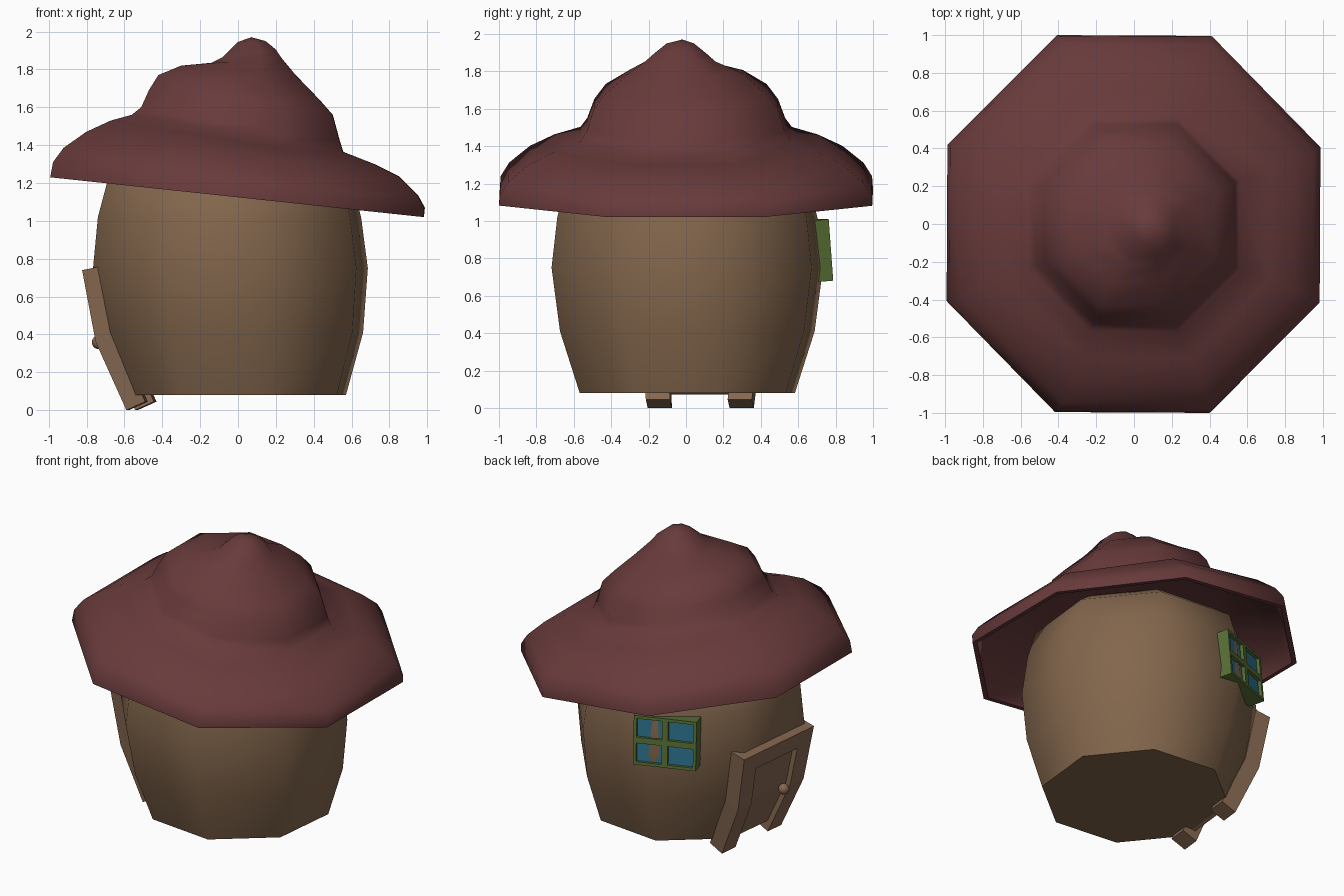
import bpy, bmesh, math
from mathutils import Matrix, Vector

if "Cube" in bpy.data.objects:
    bpy.data.objects.remove(bpy.data.objects["Cube"])


def material(name, rgb):
    m = bpy.data.materials.new(name)
    m.diffuse_color = (*rgb, 1)
    m.use_nodes = True
    m.node_tree.nodes["Principled BSDF"].inputs["Base Color"].default_value = m.diffuse_color
    return m


WALL = material("wall brown", (0.225, 0.132, 0.072))
WOOD = material("door brown", (0.235, 0.135, 0.080))
CAP = material("cap red", (0.140, 0.043, 0.044))
GREEN = material("window green", (0.095, 0.155, 0.035))
BLUE = material("glass blue", (0.028, 0.165, 0.265))


def finish(bm, name, mats, smooth=None):
    bmesh.ops.recalc_face_normals(bm, faces=bm.faces)
    me = bpy.data.meshes.new(name)
    bm.to_mesh(me)
    bm.free()
    ob = bpy.data.objects.new(name, me)
    bpy.context.collection.objects.link(ob)
    for m in mats:
        me.materials.append(m)
    if smooth:
        bpy.ops.object.select_all(action='DESELECT')
        ob.select_set(True)
        bpy.context.view_layer.objects.active = ob
        bpy.ops.object.shade_smooth_by_angle(angle=math.radians(smooth))
    return ob


def loft(bm, rings, apex=None):
    """Skin equal-sized rings; close the start, and the end with a face or apex."""
    vs = [[bm.verts.new(p) for p in r] for r in rings]
    n = len(vs[0])
    for a, b in zip(vs, vs[1:]):
        for i in range(n):
            j = (i + 1) % n
            bm.faces.new((a[i], a[j], b[j], b[i]))
    bm.faces.new(vs[0][::-1])
    if apex:
        top = bm.verts.new(apex)
        for i in range(n):
            bm.faces.new((vs[-1][i], vs[-1][(i + 1) % n], top))
    else:
        bm.faces.new(vs[-1])


def octagon(radius, cx, cy, turn):
    for k in range(8):
        a = math.radians(22.5 + 45 * k + turn)
        yield cx + radius * math.cos(a), cy + radius * math.sin(a)


# barrel-shaped body: radius, centre x, height
bm = bmesh.new()
loft(bm, [[(x, y, z) for x, y in octagon(r, cx, 0.007, -6)]
          for r, cx, z in [(0.60, -0.005, 0.08), (0.71, -0.02, 0.41), (0.757, -0.04, 0.75),
                           (0.725, -0.045, 1.02), (0.675, -0.045, 1.2), (0.55, -0.04, 1.29)]])
finish(bm, "body", [WALL], 60)

# lopsided cap: left x, left z, right x, right z of each ring
PROFILE = [(-0.99, 1.23, 0.98, 1.02), (-0.975, 1.31, 0.985, 1.07), (-0.92, 1.385, 0.95, 1.135),
           (-0.80, 1.47, 0.85, 1.235), (-0.67, 1.53, 0.72, 1.30), (-0.56, 1.56, 0.555, 1.365),
           (-0.51, 1.60, 0.535, 1.43), (-0.47, 1.69, 0.50, 1.56), (-0.42, 1.77, 0.43, 1.64),
           (-0.30, 1.82, 0.30, 1.775), (-0.14, 1.835, 0.23, 1.86), (-0.08, 1.865, 0.20, 1.905),
           (0.0, 1.945, 0.145, 1.95)]


def cap_ring(x0, z0, x1, z1, inset=0.0, drop=0.0):
    cx, half = (x0 + x1) / 2, (x1 - x0) / 2
    cy = -0.03 if half < 0.25 else 0.0
    r = (half - inset) / math.cos(math.pi / 8)
    return [(x, y * 1.013, (z0 + z1) / 2 - drop + (z1 - z0) / (x1 - x0) * (x - cx))
            for x, y in octagon(r, cx, cy, -0.3)]


inner = [cap_ring(*p, inset=0.03, drop=0.03 if i else 0.0) for i, p in enumerate(PROFILE[:6])]
bm = bmesh.new()
loft(bm, inner[::-1] + [cap_ring(*p) for p in PROFILE], apex=(0.07, -0.02, 1.97))
finish(bm, "cap", [CAP], 60)

# door bends with the wall; levels: outward distance, z, half width, inward normal
LEVELS = [(0.565, 0.0, 0.285, 0.91, 0.41), (0.725, 0.36, 0.315, 0.95, 0.31),
          (0.795, 0.74, 0.335, 0.98, 0.19)]
AZ = math.radians(174)
OUT = Vector((math.cos(AZ), math.sin(AZ), 0))
SIDE = Vector((-OUT.y, -OUT.x, 0))


def level(t):
    i = min(int(t), 1)
    return [a + (b - a) * (t - i) for a, b in zip(LEVELS[i], LEVELS[i + 1])]


def door_point(t, u, depth):
    d, z, _, nd, nz = level(t)
    p = OUT * (d - depth * nd) + SIDE * (u + 0.02)
    p.z = z + depth * nz
    return p


SIDE = Vector((OUT.y, -OUT.x, 0))


def slab(bm, ts, span, front, back):
    rings = []
    for t in ts:
        a, b = span(level(t)[2])
        rings.append([door_point(t, u, d) for u, d in
                      ((a, front), (b, front), (b, back), (a, back))])
    loft(bm, rings)


bm = bmesh.new()
slab(bm, (0, 1, 2), lambda h: (h - 0.13, h), 0, 0.11)
slab(bm, (0, 1, 2), lambda h: (-h, 0.13 - h), 0, 0.11)
slab(bm, (1.7, 2), lambda h: (0.13 - h, h - 0.13), 0, 0.11)
finish(bm, "door_frame", [WOOD])

bm = bmesh.new()
slab(bm, (0.16, 1, 1.72), lambda h: (0.12 - h, h - 0.12), 0.035, 0.11)
finish(bm, "door_panel", [WOOD])

bm = bmesh.new()
bmesh.ops.create_uvsphere(bm, u_segments=12, v_segments=8, radius=0.036,
                          matrix=Matrix.Translation(door_point(1, -0.12, -0.005)))
finish(bm, "door_knob", [WOOD], 60)

# window block with four recessed panes
bm = bmesh.new()
bmesh.ops.create_cube(bm, size=1, matrix=Matrix.Translation((0, -0.055, 0))
                      @ Matrix.Diagonal((0.41, 0.11, 0.33, 1)))
bm.normal_update()
front = next(f for f in bm.faces if f.normal.y > 0.9)
bmesh.ops.subdivide_edges(bm, edges=list(front.edges), cuts=1, use_grid_fill=True)
bm.normal_update()
panes = [f for f in bm.faces if f.normal.y > 0.9]
bmesh.ops.inset_individual(bm, faces=panes, thickness=0.028, depth=0)
bmesh.ops.inset_individual(bm, faces=panes, thickness=0, depth=-0.022)
for f in panes:
    f.material_index = 1
bm.transform(Matrix.Translation((-0.33, 0.705, 0.845))
             @ Matrix.Rotation(math.radians(20), 4, 'Z')
             @ Matrix.Rotation(math.radians(4.5), 4, 'X'))
finish(bm, "window", [GREEN, BLUE])
